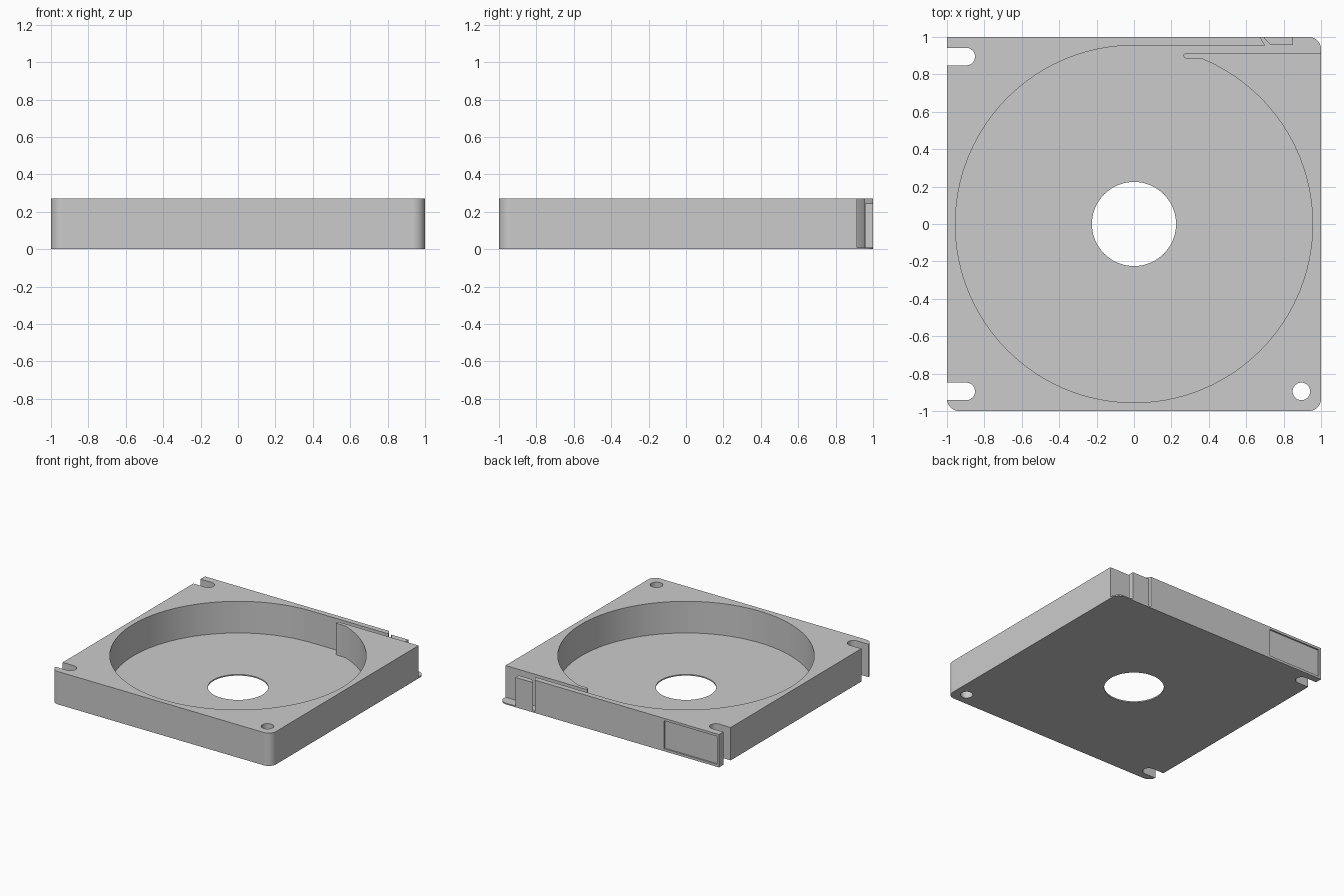
import bpy
import bmesh
from math import radians, cos, sin, asin, degrees

cube = bpy.data.objects.get("Cube")
if cube:
    bpy.data.objects.remove(cube, do_unlink=True)

HEIGHT, FLOOR = 0.27, 0.01
RECESS, CORNER, BORE = 0.955, 0.065, 0.047
HOLE_POS = 0.895
TONGUE_OUT, TONGUE_IN = 0.915, 0.885

grey = bpy.data.materials.new("plain grey")
grey.use_nodes = True
colour = (0.6, 0.6, 0.6, 1)
grey.diffuse_color = colour
grey.node_tree.nodes["Principled BSDF"].inputs["Base Color"].default_value = colour


def arc(cx, cy, r, start, end, steps):
    """Points on an arc, angles in degrees."""
    angles = [radians(start + (end - start) * i / steps) for i in range(steps + 1)]
    return [(cx + r * cos(a), cy + r * sin(a)) for a in angles]


def prism(name, outline, z0, z1):
    """Closed solid with a flat outline."""
    bm = bmesh.new()
    low = [bm.verts.new((x, y, z0)) for x, y in outline]
    high = [bm.verts.new((x, y, z1)) for x, y in outline]
    bm.faces.new(low)
    bm.faces.new(high)
    for i in range(len(low)):
        bm.faces.new((low[i - 1], low[i], high[i], high[i - 1]))
    bmesh.ops.recalc_face_normals(bm, faces=bm.faces)
    mesh = bpy.data.meshes.new(name)
    bm.to_mesh(mesh)
    bm.free()
    obj = bpy.data.objects.new(name, mesh)
    bpy.context.collection.objects.link(obj)
    mesh.materials.append(grey)
    return obj


def activate(obj):
    bpy.ops.object.select_all(action="DESELECT")
    obj.select_set(True)
    bpy.context.view_layer.objects.active = obj


def cut(obj, cutter):
    """Subtract a cutter and throw it away."""
    mod = obj.modifiers.new("cut", "BOOLEAN")
    mod.operation, mod.solver, mod.object = "DIFFERENCE", "EXACT", cutter
    activate(obj)
    bpy.ops.object.modifier_apply(modifier=mod.name)
    bpy.data.objects.remove(cutter, do_unlink=True)


# Case block: three rounded corners, open slots on the -x side
def slot(y):
    return [(-1, y + BORE)] + arc(-0.897, y, BORE, 90, -90, 20) + [(-1, y - BORE)]


r = 1 - CORNER
outline = ([(-1, 1)] + slot(HOLE_POS) + slot(-HOLE_POS)
           + arc(-r, -r, CORNER, 190, 270, 14)
           + arc(r, -r, CORNER, 270, 360, 14)
           + arc(r, r, CORNER, 0, 90, 14))
case = prism("case", outline, 0, HEIGHT)

# Round pocket, exit channel and open back corner, cut down to the floor
lip = degrees(asin(TONGUE_IN / RECESS))
tip_r = (TONGUE_OUT - TONGUE_IN) / 2
pocket = (arc(0, 0, RECESS, lip, -270, 110)
          + [(0.70, RECESS), (0.62, 1.09), (1.1, 1.09), (1.1, TONGUE_OUT)]
          + arc(0.28, TONGUE_IN + tip_r, tip_r, 90, 270, 12))
cut(case, prism("pocket_cutter", pocket, FLOOR, 0.4))

# Centre opening and corner screw hole
for x, y, radius, n in ((0, 0, 0.225, 72), (HOLE_POS, -HOLE_POS, BORE, 32)):
    cut(case, prism("hole_cutter", arc(x, y, radius, 0, 360, n)[:-1], -0.1, 0.4))

# Shallow label recess on the back face
label = [(-0.98, 0.988), (-0.5, 0.988), (-0.5, 1.1), (-0.98, 1.1)]
cut(case, prism("label_cutter", label, 0.02, 0.25))

# Small guide block beside the exit gap
guide = prism("guide_block", [(0.69, 1), (0.73, 0.957), (0.85, 0.957), (0.85, 1)],
              FLOOR, 0.245)

# Smooth curved walls with crisp edges
activate(case)
bpy.ops.object.shade_smooth_by_angle(angle=radians(25))
normals = case.modifiers.new("flat faces", "WEIGHTED_NORMAL")
normals.keep_sharp = True
